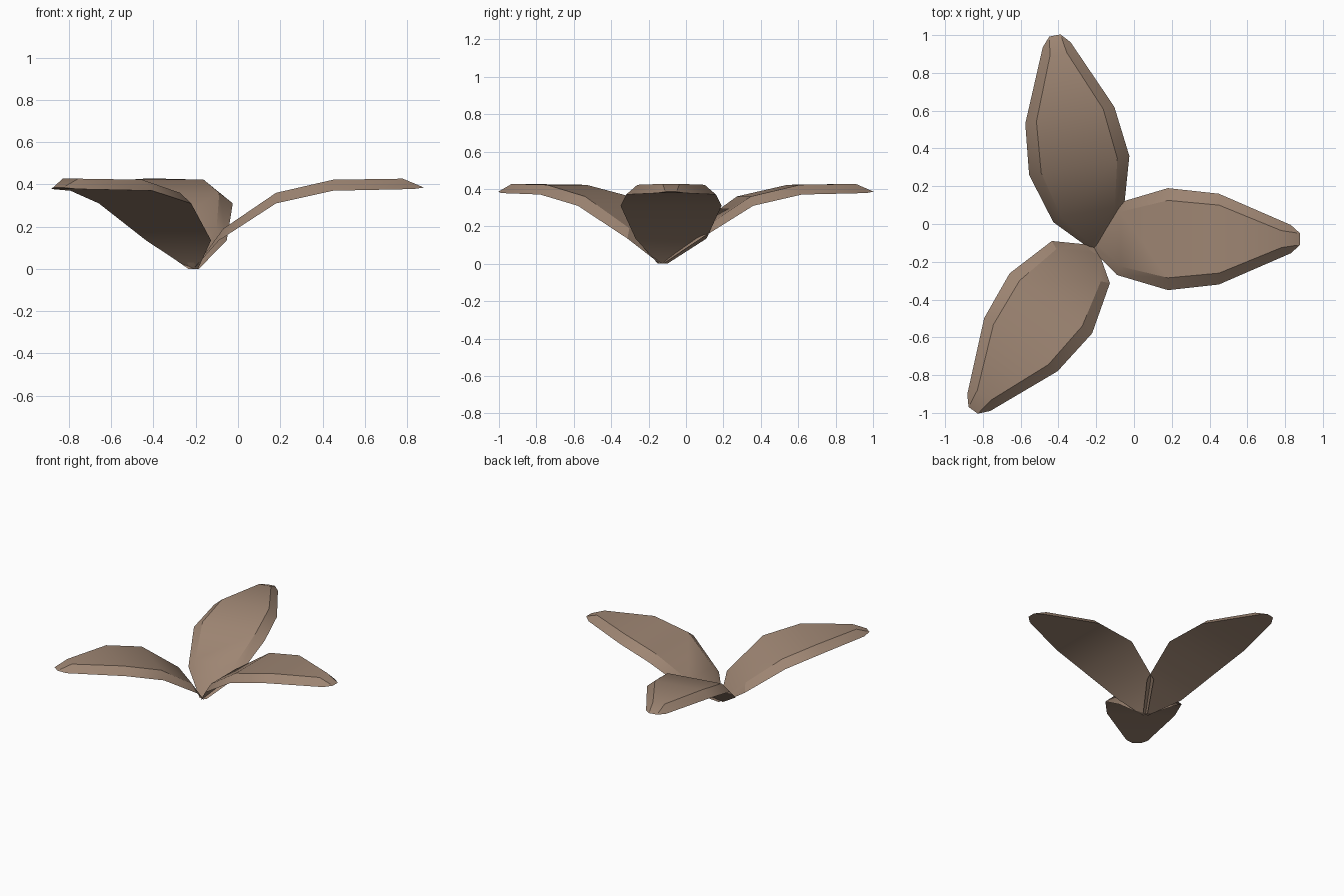
import bpy
import bmesh
from math import radians
from mathutils import Matrix, Vector

cube = bpy.data.objects.get("Cube")
if cube:
    bpy.data.objects.remove(cube)

# Single dry-leaf colour
brown = bpy.data.materials.new("dry_leaf_brown")
brown.use_nodes = True
colour = (0.34, 0.235, 0.17, 1)
brown.diffuse_color = colour
brown.node_tree.nodes["Principled BSDF"].inputs["Base Color"].default_value = colour

# Leaf profile along its length: (distance, half width, height)
RIM = [(-0.27, 0.19, 0.135), (0, 0.27, 0.31), (0.27, 0.24, 0.37),
       (0.65, 0.075, 0.378), (0.70, 0.03, 0.385)]
TOP = [(-0.25, 0.145, 0.19), (0, 0.205, 0.36), (0.27, 0.18, 0.422), (0.60, 0.045, 0.427)]
ROOT = Vector((-0.21, -0.125, 0))


def make_leaf(name, centre, angle):
    turn = Matrix.Translation((*centre, 0)) @ Matrix.Rotation(radians(angle), 4, "Z")
    root = turn.inverted() @ ROOT
    bm = bmesh.new()

    def pair(x, half, z, y=0):
        return [bm.verts.new(turn @ Vector((x, y + s * half, z))) for s in (1, -1)]

    # The stem end of every leaf meets at the shared root
    rim = [pair(root.x, 0.025, 0, root.y)] + [pair(*row) for row in RIM]
    top = [pair(root.x + 0.02, 0.015, 0.025, root.y)] + [pair(*row) for row in TOP]

    # Underside, upper surface and bevelled rim
    for a, b in zip(rim, rim[1:]):
        bm.faces.new((a[0], a[1], b[1], b[0]))
    for a, b in zip(top, top[1:]):
        bm.faces.new((a[0], a[1], b[1], b[0]))
    for side in (0, 1):
        for i in range(len(top) - 1):
            bm.faces.new((rim[i][side], rim[i + 1][side], top[i + 1][side], top[i][side]))
        bm.faces.new((rim[-2][side], rim[-1][side], top[-1][side]))
    # Stem end and tip
    bm.faces.new((rim[0][0], rim[0][1], top[0][1], top[0][0]))
    bm.faces.new((top[-1][0], top[-1][1], rim[-1][1], rim[-1][0]))
    bmesh.ops.recalc_face_normals(bm, faces=bm.faces)

    mesh = bpy.data.meshes.new(name)
    bm.to_mesh(mesh)
    bm.free()
    mesh.materials.append(brown)
    leaf = bpy.data.objects.new(name, mesh)
    bpy.context.collection.objects.link(leaf)
    return leaf


leaves = [make_leaf("left_leaf", (0.18, -0.08), 0),
          make_leaf("back_leaf", (-0.29, 0.31), 100.6),
          make_leaf("front_leaf", (-0.44, -0.42), 234)]

# Smooth along each leaf, crisp at the rim
bpy.ops.object.select_all(action="DESELECT")
for leaf in leaves:
    leaf.select_set(True)
bpy.context.view_layer.objects.active = leaves[0]
bpy.ops.object.shade_smooth_by_angle(angle=radians(30))
